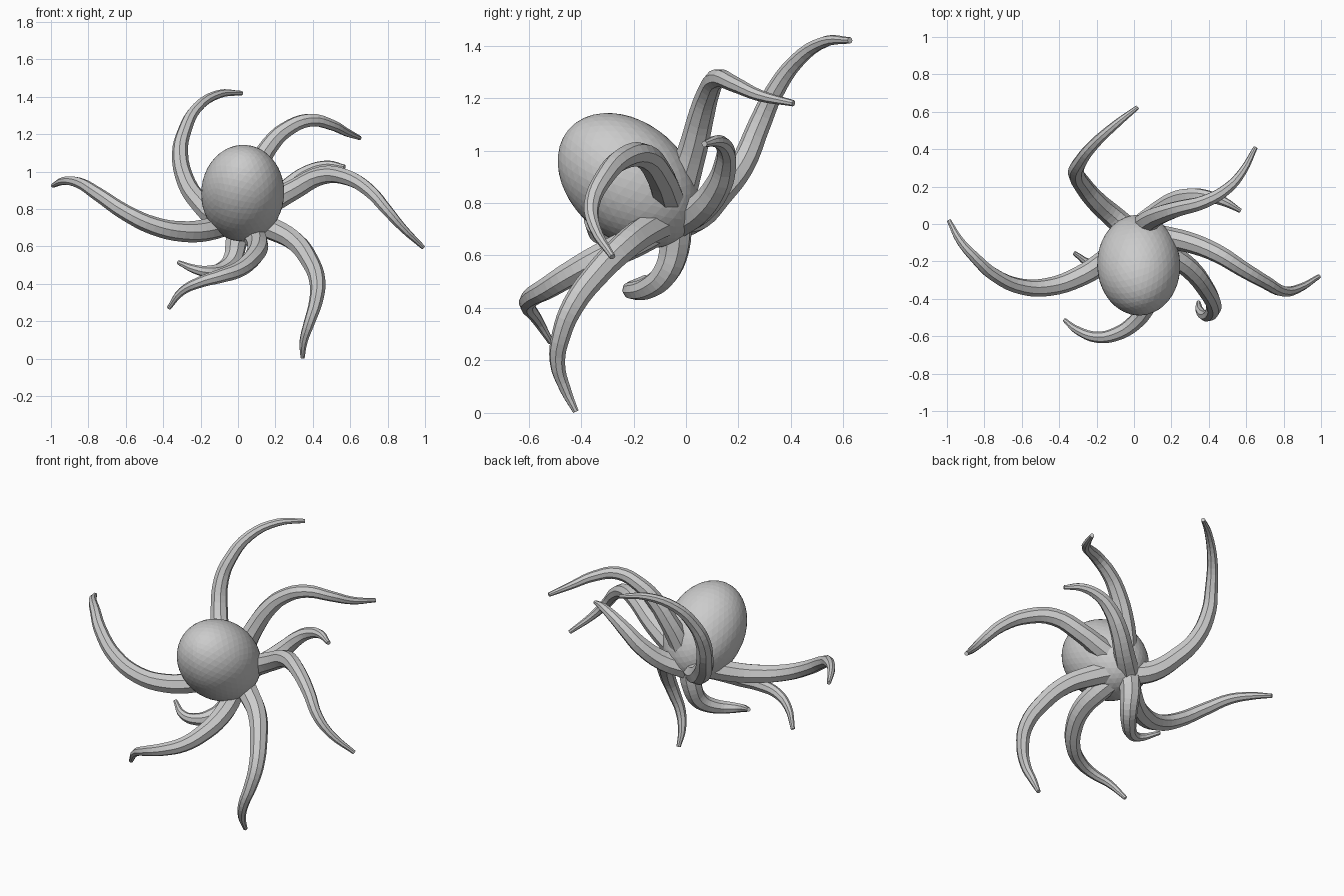
import bpy
from mathutils import Vector

AXIS = Vector((0.03, -0.75, 0.65))  # tilt of the body


def ellipsoid(name, centre, across, along, detail):
    bpy.ops.mesh.primitive_ico_sphere_add(subdivisions=detail, radius=1, location=centre)
    ob = bpy.context.object
    ob.name = name
    ob.scale = (across, across, along)
    ob.rotation_euler = AXIS.to_track_quat('Z', 'Y').to_euler()
    return ob


def arm(name, points, base=0.066, tip=0.012):
    """Tapering faceted tube along a smooth path."""
    cu = bpy.data.curves.new(name, 'CURVE')
    cu.dimensions = '3D'
    cu.bevel_depth = 1.0
    cu.bevel_resolution = 2
    cu.resolution_u = 4
    cu.use_fill_caps = True
    sp = cu.splines.new('BEZIER')
    sp.use_smooth = False
    sp.bezier_points.add(len(points) - 1)
    for i, (bp, co) in enumerate(zip(sp.bezier_points, points)):
        t = i / (len(points) - 1)
        bp.co = co
        bp.handle_left_type = bp.handle_right_type = 'AUTO'
        bp.radius = tip + (base - tip) * (1 - t) ** 0.8
    ob = bpy.data.objects.new(name, cu)
    bpy.context.collection.objects.link(ob)
    bpy.ops.object.select_all(action='DESELECT')
    ob.select_set(True)
    bpy.context.view_layer.objects.active = ob
    bpy.ops.object.convert(target='MESH')


# Egg-shaped body and the hub where the arms meet
ellipsoid("body", (0.025, -0.22, 0.885), 0.222, 0.30, 4)
ellipsoid("arm_hub", (0.02, -0.055, 0.755), 0.125, 0.075, 3)

# Eight arms, each from the hub to its tip
arm("upper_left_arm", [(-0.02, -0.04, 0.73), (-0.11, 0.04, 0.75), (-0.2, 0.12, 0.83),
    (-0.275, 0.21, 0.94), (-0.31, 0.28, 1.1), (-0.285, 0.335, 1.22),
    (-0.22, 0.42, 1.34), (-0.1, 0.53, 1.415), (0.02, 0.625, 1.42)])
arm("upper_right_arm", [(0.02, -0.04, 0.77), (0.06, 0.0, 0.92), (0.1, 0.03, 1.02),
    (0.17, 0.06, 1.14), (0.25, 0.085, 1.22), (0.38, 0.12, 1.275),
    (0.5, 0.19, 1.25), (0.58, 0.28, 1.21), (0.65, 0.41, 1.18)])
arm("right_arm", [(0.03, -0.05, 0.77), (0.18, -0.075, 0.84), (0.3, -0.1, 0.905),
    (0.45, -0.16, 0.98), (0.58, -0.24, 0.97), (0.7, -0.31, 0.9),
    (0.8, -0.36, 0.79), (0.88, -0.345, 0.7), (0.99, -0.28, 0.595)])
arm("rear_right_arm", [(0.02, -0.03, 0.73), (0.12, 0.055, 0.78), (0.22, 0.125, 0.87),
    (0.3, 0.15, 0.95), (0.38, 0.15, 1.005), (0.48, 0.12, 1.035), (0.57, 0.07, 1.025)])
arm("lower_right_arm", [(0.02, -0.04, 0.75), (0.19, -0.16, 0.69), (0.3, -0.24, 0.63),
    (0.38, -0.34, 0.53), (0.425, -0.43, 0.41), (0.415, -0.475, 0.3),
    (0.38, -0.49, 0.19), (0.35, -0.46, 0.09), (0.345, -0.42, 0.005)])
arm("lower_front_arm", [(0.02, -0.05, 0.74), (0.09, -0.2, 0.65), (0.105, -0.33, 0.59),
    (0.07, -0.44, 0.53), (0.0, -0.53, 0.475), (-0.1, -0.59, 0.44),
    (-0.2, -0.605, 0.41), (-0.3, -0.57, 0.36), (-0.37, -0.515, 0.27)])
arm("left_arm", [(0.0, -0.06, 0.75), (-0.16, -0.2, 0.69), (-0.3, -0.285, 0.68),
    (-0.45, -0.335, 0.71), (-0.6, -0.335, 0.78), (-0.75, -0.27, 0.88),
    (-0.85, -0.18, 0.94), (-0.93, -0.09, 0.95), (-0.99, 0.02, 0.925)])
arm("lower_rear_arm", [(0.01, -0.04, 0.74), (-0.01, -0.045, 0.62), (-0.03, -0.08, 0.53),
    (-0.08, -0.14, 0.48), (-0.15, -0.2, 0.465), (-0.22, -0.215, 0.475), (-0.32, -0.155, 0.515)])
